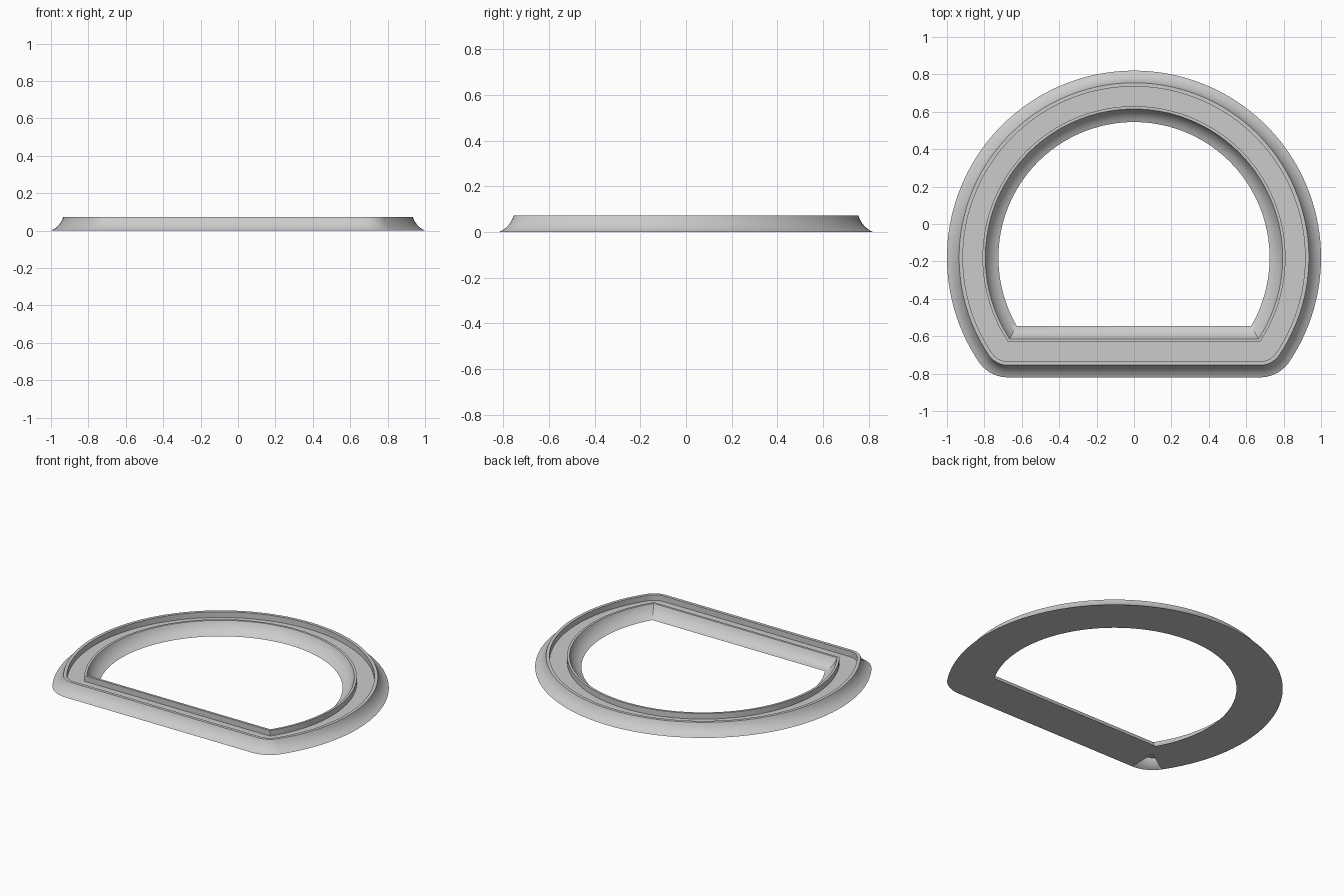
import bpy, bmesh
from math import sin, cos, asin, pi

cube = bpy.data.objects.get("Cube")
if cube:
    bpy.data.objects.remove(cube, do_unlink=True)

CENTRE_Y = -0.18      # centre of the big arc
CORNER_R = 0.81       # offsets beyond this get rounded corners
FLAT_GAP = 0.36       # how much nearer the flat side is than the arc
TOP, FLOOR = 0.072, 0.035
ARC_STEPS, CORNER_STEPS, COVE_STEPS = 96, 10, 6


def d_loop(radius, z):
    """Points of one D-shaped outline, counter-clockwise."""
    base = min(radius, CORNER_R)
    rounding = radius - base
    a = asin((FLAT_GAP - base) / base)
    pts = []

    def corner(angle, start, end):
        cx, cy = base * cos(angle), base * sin(angle)
        for k in range(CORNER_STEPS + 1):
            t = start + (end - start) * k / CORNER_STEPS
            pts.append((cx + rounding * cos(t), CENTRE_Y + cy + rounding * sin(t), z))

    corner(pi - a, pi - a, 1.5 * pi)
    corner(a, 1.5 * pi, 2 * pi + a)
    for k in range(1, ARC_STEPS):
        t = a + (pi - 2 * a) * k / ARC_STEPS
        pts.append((radius * cos(t), CENTRE_Y + radius * sin(t), z))
    return pts


def cove(foot, head):
    """Concave edge, shallow at the foot and steep at the head."""
    steps = [0.35 + 0.9 * k / COVE_STEPS for k in range(COVE_STEPS + 1)]
    xs = [sin(s) for s in steps]
    zs = [-cos(s) for s in steps]
    return [(foot + (head - foot) * (x - xs[0]) / (xs[-1] - xs[0]),
             TOP * (z - zs[0]) / (zs[-1] - zs[0])) for x, z in zip(xs, zs)]


# Cross-section: outer cove, grooved top, inner cove, underside
section = cove(1.0, 0.935)
section += [(0.915, TOP), (0.915, FLOOR), (CORNER_R, FLOOR), (CORNER_R, TOP)]
section += cove(0.725, 0.795)[::-1]
section += [(CORNER_R, 0)]

bm = bmesh.new()
loops = [[bm.verts.new(p) for p in d_loop(r, z)] for r, z in section]
count = len(loops[0])
for j, lower in enumerate(loops):
    upper = loops[(j + 1) % len(loops)]
    for i in range(count):
        # the underside is open at the left-hand rounded corner
        if j == len(loops) - 1 and i < CORNER_STEPS:
            continue
        n = (i + 1) % count
        bm.faces.new((lower[i], lower[n], upper[n], upper[i]))
bmesh.ops.remove_doubles(bm, verts=bm.verts, dist=0.0001)

mesh = bpy.data.meshes.new("grooved_ring")
bm.to_mesh(mesh)
bm.free()
ring = bpy.data.objects.new("grooved_ring", mesh)
bpy.context.collection.objects.link(ring)

# Plain grey finish
grey = bpy.data.materials.new("light_grey")
grey.use_nodes = True
colour = (0.6, 0.6, 0.6, 1)
grey.diffuse_color = colour
grey.node_tree.nodes["Principled BSDF"].inputs["Base Color"].default_value = colour
mesh.materials.append(grey)

bpy.ops.object.select_all(action="DESELECT")
ring.select_set(True)
bpy.context.view_layer.objects.active = ring
bpy.ops.object.shade_smooth_by_angle(angle=pi / 6)
